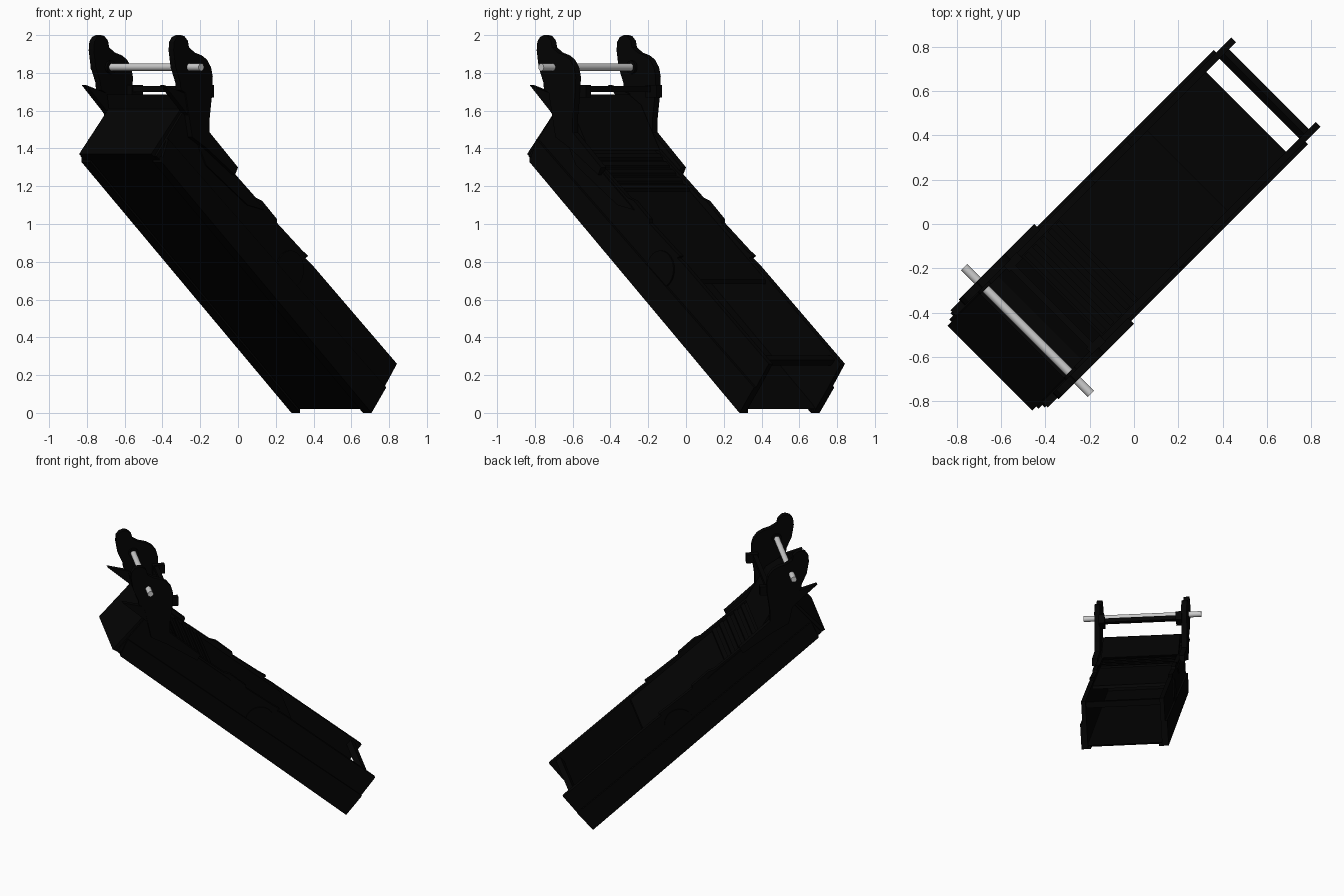
import bpy, bmesh, math

dark = bpy.data.materials.new("dark_paint")
dark.diffuse_color = (0.001, 0.001, 0.001, 1)


def finish(bm, name, mat):
    # everything is built as (along, across, up) and then turned onto the diagonal
    bmesh.ops.recalc_face_normals(bm, faces=bm.faces)
    me = bpy.data.meshes.new(name)
    bm.to_mesh(me)
    bm.free()
    ob = bpy.data.objects.new(name, me)
    bpy.context.collection.objects.link(ob)
    ob.rotation_euler.z = math.radians(45)
    if mat:
        me.materials.append(mat)
    return ob


def prism(bm, pts, v0, v1):
    a = [bm.verts.new((u, v0, z)) for u, z in pts]
    b = [bm.verts.new((u, v1, z)) for u, z in pts]
    bm.faces.new(a)
    bm.faces.new(b[::-1])
    n = len(pts)
    for i in range(n):
        j = (i + 1) % n
        bm.faces.new((a[i], b[i], b[j], a[j]))


def span(name, pts, half, mat=dark):
    bm = bmesh.new()
    prism(bm, pts, -half, half)
    return finish(bm, name, mat)


def pair(name, pts, v0, v1, mat=dark):
    bm = bmesh.new()
    prism(bm, pts, v0, v1)
    prism(bm, pts, -v1, -v0)
    return finish(bm, name, mat)


def circle(u, z, r, n=20):
    return [(u + r * math.cos(2 * math.pi * i / n), z + r * math.sin(2 * math.pi * i / n)) for i in range(n)]


def top(u, d=0.0):
    return (u, 0.26 + 0.825 * (0.905 - u) + d)


def bottom(u, d=0.0):
    return (u, 0.845 * (0.70 - u) + d)


def strip(u0, u1, d0, d1, line=top):
    return [line(u0, d0), line(u1, d0), line(u1, d1), line(u0, d1)]


# side walls of the sloping channel, with raised lugs on the top edge
pair("side_wall", [(0.70, 0.0), (0.81, 0.135), (0.905, 0.26), top(0.276), top(0.22, -0.005),
                   top(0.24, 0.022), top(0.19, 0.015), top(0.007, 0.005), top(0.007, 0.025),
                   top(-0.106, 0.03), top(-0.15, 0.008), top(-0.50), (-0.69, 1.60),
                   (-0.895, 1.36)], 0.255, 0.285)
# lower rails and feet
pair("lower_rail", [(0.70, 0.0), (0.81, 0.135), (-0.82, 1.45), (-0.87, 1.335)], 0.28, 0.30)
pair("bottom_flange", strip(0.70, -0.87, 0.0, 0.03, bottom), 0.235, 0.30)

# floor, top and upper end panels; the top stays open towards the lower end
span("floor_panel", [(0.715, 0.02), bottom(0.69, 0.04), bottom(-0.89, 0.04), bottom(-0.89, 0.015),
                     bottom(0.69, 0.015)], 0.26)
span("top_panel", strip(-0.62, 0.34, -0.045, -0.02), 0.26)
span("upper_end_panel", [(-0.92, 1.37), (-0.69, 1.62), (-0.66, 1.60), (-0.87, 1.34)], 0.27)
span("hood", [(-0.70, 1.60), (-0.715, 1.685), (-0.69, 1.685), (-0.60, 1.63), (-0.46, 1.39),
              (-0.50, 1.39), (-0.63, 1.60)], 0.265)
span("lower_crossbar", [(0.80, 0.27), (0.83, 0.305), (0.86, 0.28), (0.83, 0.25)], 0.27)

# ribs across the top
bm = bmesh.new()
for i in range(5):
    u = -0.45 + i * 0.05
    prism(bm, strip(u, u + 0.025, -0.025, -0.005), -0.25, 0.25)
finish(bm, "top_ribs", dark)

# hook plates
pair("hook_plate", [(-0.72, 1.995), (-0.745, 2.0), (-0.775, 1.99), (-0.795, 1.965), (-0.80, 1.92),
                    (-0.785, 1.83), (-0.75, 1.75), (-0.745, 1.71), (-0.71, 1.695),
                    (-0.69, 1.60), (-0.66, 1.46), (-0.55, 1.40), (-0.34, 1.26), (-0.318, 1.30),
                    (-0.53, 1.485), (-0.53, 1.56), (-0.51, 1.70), (-0.507, 1.78),
                    (-0.52, 1.83), (-0.55, 1.87), (-0.59, 1.893), (-0.64, 1.907),
                    (-0.685, 1.935), (-0.693, 1.97)], 0.28, 0.318)
# reinforcing plates on the walls below the hooks
pair("side_plate", [(-0.60, 1.50), (-0.58, 1.40), (-0.53, 1.31), (-0.22, 1.10), (-0.10, 1.075),
                    top(-0.12, -0.01), top(-0.45, -0.01)], 0.28, 0.294)
pair("pointed_lug", [(-0.86, 1.735), (-0.70, 1.69), (-0.66, 1.55), (-0.71, 1.60)], 0.275, 0.31)
pair("hook_block", [(-0.55, 1.67), (-0.465, 1.67), (-0.465, 1.735), (-0.55, 1.735)], 0.245, 0.285)
span("upper_crossbar", [(-0.54, 1.70), (-0.51, 1.70), (-0.51, 1.73), (-0.54, 1.73)], 0.28)

# pivot bar and its bosses
pair("pivot_boss", circle(-0.68, 1.83, 0.035), 0.265, 0.29)
span("pivot_bar", circle(-0.68, 1.83, 0.02), 0.405, None)

# raised discs on the side walls
pair("side_disc", circle(0.10, 0.76, 0.10, 24), 0.28, 0.294)

for ob in bpy.context.collection.objects:
    ob.select_set(True)
    bpy.context.view_layer.objects.active = ob
bpy.ops.object.shade_smooth_by_angle(angle=math.radians(25))
